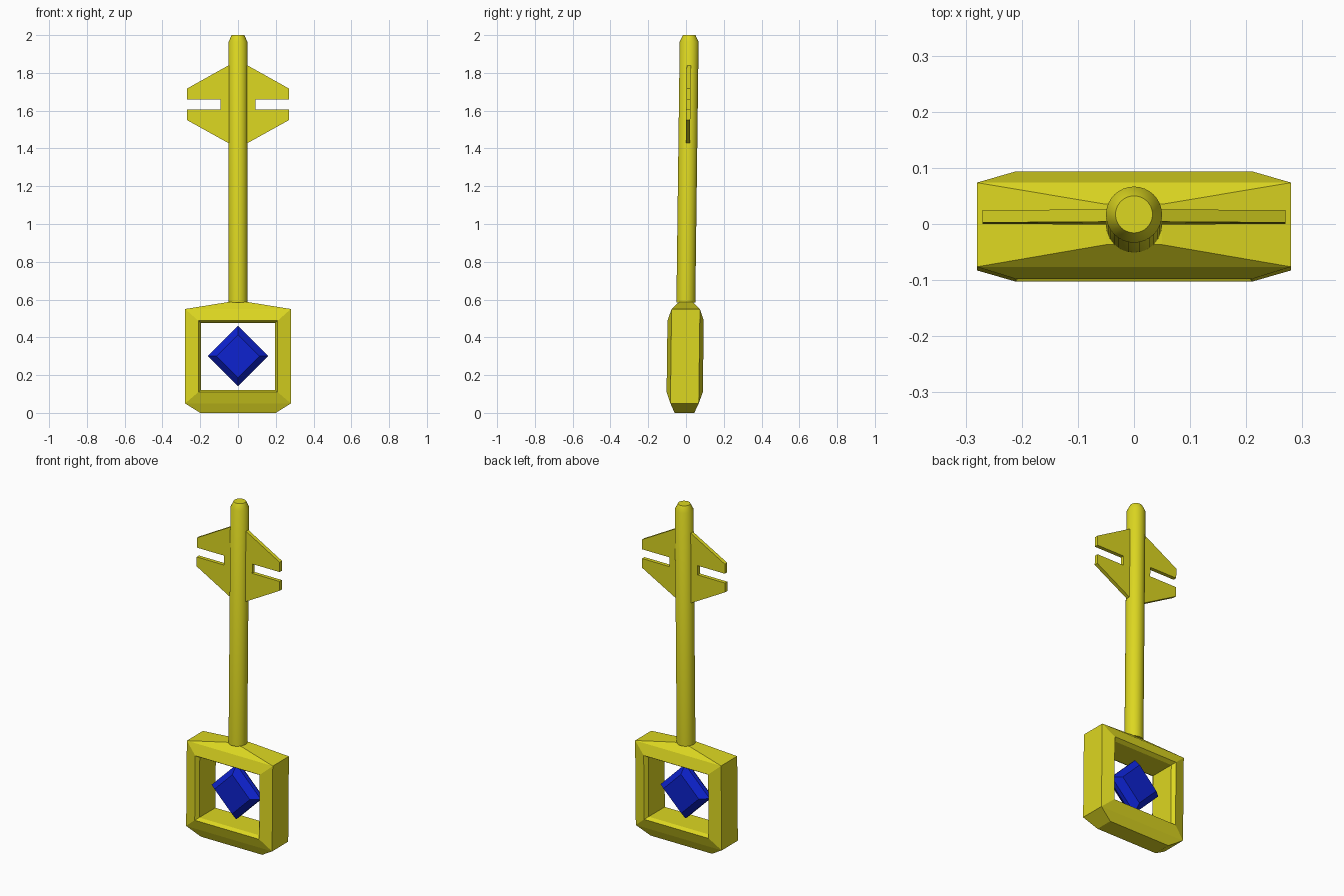
import bpy, bmesh
from math import sin, cos, pi

if "Cube" in bpy.data.objects:
    bpy.data.objects.remove(bpy.data.objects["Cube"])

LEAN = 0.0127          # the whole key leans back very slightly
PIVOT = 0.65


def material(name, rgb):
    m = bpy.data.materials.new(name)
    m.diffuse_color = (*rgb, 1)
    m.use_nodes = True
    m.node_tree.nodes["Principled BSDF"].inputs["Base Color"].default_value = m.diffuse_color
    return m


GOLD = material("yellow", (0.72, 0.68, 0.015))
BLUE = material("blue", (0.004, 0.016, 0.62))


def finish(bm, name, mat):
    for v in bm.verts:
        v.co.y += LEAN * (v.co.z - PIVOT)
    bmesh.ops.recalc_face_normals(bm, faces=bm.faces)
    mesh = bpy.data.meshes.new(name)
    bm.to_mesh(mesh)
    bm.free()
    mesh.materials.append(mat)
    ob = bpy.data.objects.new(name, mesh)
    bpy.context.collection.objects.link(ob)
    return ob


def ring(bm, pts):
    return [bm.verts.new(p) for p in pts]


def bridge(bm, a, b, skip=()):
    n = len(a)
    for i in range(n):
        if i not in skip:
            j = (i + 1) % n
            bm.faces.new((a[i], a[j], b[j], b[i]))


# Handle frame: bevelled square ring, with tapered top and bottom caps
bm = bmesh.new()
section = [(0.28, 0.05, 0.55, -0.075), (0.21, 0.11, 0.488, -0.096), (0.195, 0.122, 0.475, -0.075)]
section += [(x, a, b, -y) for x, a, b, y in reversed(section)]
loops = [ring(bm, [(-x, y, a), (x, y, a), (x, y, b), (-x, y, b)]) for x, a, b, y in section]
for k in range(5):
    bridge(bm, loops[k], loops[k + 1])
front, back = loops[0], loops[5]
bridge(bm, front, back, skip=(0, 2))
for i, hx, hy, z in ((0, 0.20, 0.052, 0.0), (2, 0.05, 0.036, 0.587)):
    s = -1 if i == 0 else 1
    cap = ring(bm, [(s * hx, -hy, z), (-s * hx, -hy, z), (-s * hx, hy, z), (s * hx, hy, z)])
    bm.faces.new(cap)
    bridge(bm, [front[i], front[i + 1], back[i + 1], back[i]], cap)
finish(bm, "handle_frame", GOLD)

# Round shaft with a chamfered tip
bm = bmesh.new()
N = 32
rings = [ring(bm, [(r * cos(2 * pi * i / N), r * sin(2 * pi * i / N), z) for i in range(N)])
         for r, z in ((0.05, 0.585), (0.05, 1.965), (0.033, 2.0))]
bridge(bm, rings[0], rings[1])
bridge(bm, rings[1], rings[2])
bm.faces.new(rings[0])
bm.faces.new(rings[2])
shaft = finish(bm, "shaft", GOLD)
bpy.context.view_layer.objects.active = shaft
shaft.select_set(True)
bpy.ops.object.shade_smooth_by_angle(angle=0.5)

# Notched bit plates on both sides of the shaft
profile = [(0.03, 1.851), (0.27, 1.717), (0.27, 1.66), (0.092, 1.66),
           (0.092, 1.605), (0.27, 1.605), (0.27, 1.55), (0.03, 1.417)]
for side, s in (("left", -1), ("right", 1)):
    bm = bmesh.new()
    a, b = [ring(bm, [(s * x, y, z) for x, z in profile]) for y in (-0.011, 0.011)]
    bridge(bm, a, b)
    bm.faces.new(a)
    bm.faces.new(b)
    finish(bm, side + "_bit", GOLD)

# Diamond-shaped gem floating in the frame, bevelled on both faces
bm = bmesh.new()
rings = [ring(bm, [(-d, y, 0.3), (0, y, 0.3 - d), (d, y, 0.3), (0, y, 0.3 + d)])
         for d, y in ((0.115, -0.05), (0.16, -0.012), (0.16, 0.012), (0.115, 0.05))]
for k in range(3):
    bridge(bm, rings[k], rings[k + 1])
bm.faces.new(rings[0])
bm.faces.new(rings[3])
finish(bm, "gem", BLUE)
